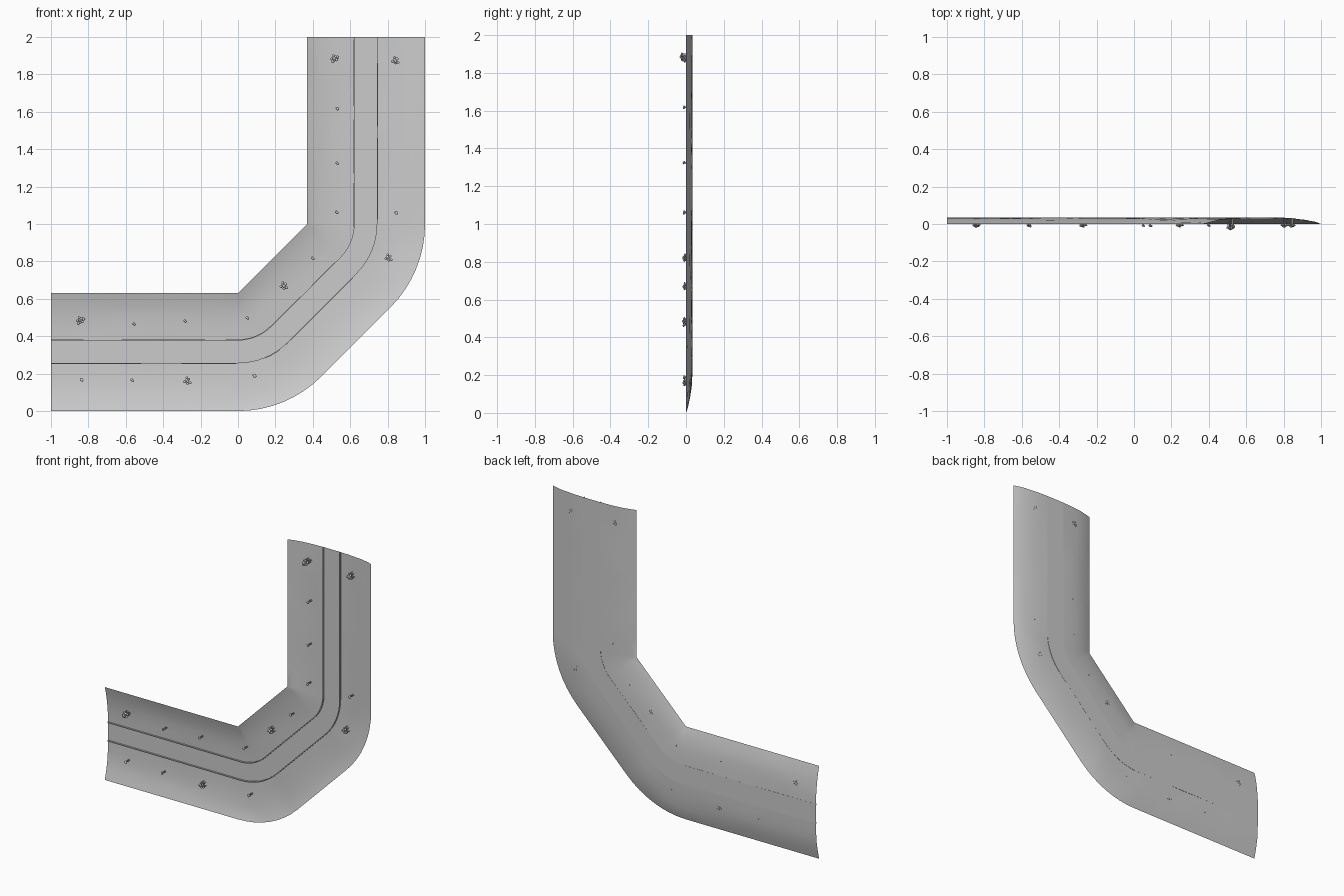
import bpy, bmesh, math, random
from mathutils import Vector, Matrix, noise

if "Cube" in bpy.data.objects:
    bpy.data.objects.remove(bpy.data.objects["Cube"])

random.seed(4)
W = 0.63


def depth(r):
    # dished cross-section: edges at y=0, floor at y=0.035
    t = min(r, W - r)
    pts = [(0, 0), (0.03, 0.009), (0.08, 0.020), (0.15, 0.030), (0.25, 0.035), (0.4, 0.035)]
    for (a, ya), (b, yb) in zip(pts, pts[1:]):
        if t <= b:
            return ya + (yb - ya) * (t - a) / (b - a)
    return 0.035


# stations along the inner edge: (origin x, origin z, direction angle toward the outer edge)
stations = [(-1 + i / 8, W, -90) for i in range(8)]
stations += [(0, W, -90 + 45 * i / 8) for i in range(9)]
stations += [(0.37 * i / 4, W + 0.37 * i / 4, -45) for i in range(1, 4)]
stations += [(0.37, 1, -45 + 45 * i / 8) for i in range(9)]
stations += [(0.37, 1 + i / 8, 0) for i in range(1, 9)]


def sweep(name, profile, closed=False, rough=0.0):
    bm = bmesh.new()
    rows = []
    for ox, oz, ang in stations:
        a = math.radians(ang)
        row = []
        for r, y in profile:
            x, z = ox + r * math.cos(a), oz + r * math.sin(a)
            wob = rough * noise.noise(Vector((x * 5, r * 9, z * 5))) if 0.01 < r < W - 0.01 else 0
            row.append(bm.verts.new((x, min(y + wob, 0.035), z)))
        rows.append(row)
    n = len(profile)
    for p, q in zip(rows, rows[1:]):
        for i in range(n if closed else n - 1):
            j = (i + 1) % n
            bm.faces.new((p[i], p[j], q[j], q[i]))
    if closed:
        bm.faces.new(rows[0])
        bm.faces.new(rows[-1][::-1])
    # weld the pivot points at the inner corners
    bmesh.ops.remove_doubles(bm, verts=bm.verts, dist=1e-5)
    bmesh.ops.recalc_face_normals(bm, faces=bm.faces)
    if not closed and sum(f.normal.y for f in bm.faces) > 0:
        bmesh.ops.reverse_faces(bm, faces=bm.faces)
    return finish(name, bm)


def finish(name, bm):
    me = bpy.data.meshes.new(name)
    bm.to_mesh(me)
    bm.free()
    ob = bpy.data.objects.new(name, me)
    bpy.context.collection.objects.link(ob)
    bpy.ops.object.select_all(action='DESELECT')
    ob.select_set(True)
    bpy.context.view_layer.objects.active = ob
    bpy.ops.object.shade_smooth_by_angle(angle=math.radians(35))
    return ob


# banks and sunken centre path
E1, E2 = 0.25, 0.375
inner = [0, 0.03, 0.08, 0.13, 0.19, E1]
sweep("inner_bank", [(r, depth(r)) for r in inner], rough=0.004)
sweep("centre_path", [(r, depth(r)) for r in (E1, 0.3125, E2)])
outer = [E2, 0.43, 0.49, 0.55, 0.60, W]
sweep("outer_bank", [(r, depth(r)) for r in outer], rough=0.004)

# thin raised borders along the path
for nm, r in (("inner_border", E1), ("outer_border", E2)):
    h = 0.003
    sweep(nm, [(r - h, 0.035), (r - h, 0.026), (r + h, 0.026), (r + h, 0.035)], closed=True)


def add_mushroom(bm, x, z, base, tip, rad):
    # stem then domed cap, growing toward -y
    rot = Matrix.Rotation(math.radians(90), 4, 'X')
    mid = (base + tip) / 2
    bmesh.ops.create_cone(bm, cap_ends=True, segments=6, radius1=rad * 0.3, radius2=rad * 0.25,
                          depth=base - tip, matrix=Matrix.Translation((x, mid, z)) @ rot)
    bmesh.ops.create_uvsphere(bm, u_segments=10, v_segments=6, radius=rad,
                              matrix=Matrix.Translation((x, tip + rad * 0.7, z)) @ rot
                              @ Matrix.Diagonal((1, 1, 0.7, 1)))


def tuft(name, x, z, base, count, spread, tip):
    bm = bmesh.new()
    for i in range(count):
        a = i * 2.4
        d = spread * math.sqrt(i / count)
        add_mushroom(bm, x + d * math.cos(a), z + d * math.sin(a), base + 0.003,
                     tip + 0.5 * d + random.uniform(0, 0.004), random.uniform(0.0065, 0.009))
    finish(name, bm)


# clusters scattered on both banks: (x, z)
big = [(-0.845, 0.485), (-0.27, 0.16), (0.245, 0.668), (0.805, 0.818), (0.515, 1.885), (0.842, 1.873)]
small = [(-0.835, 0.166), (-0.553, 0.462), (-0.563, 0.162), (-0.28, 0.478), (0.053, 0.495),
         (0.09, 0.187), (0.402, 0.815), (0.53, 1.06), (0.848, 1.058), (0.533, 1.323), (0.533, 1.616)]
for i, (x, z) in enumerate(big):
    tuft(f"mushroom_cluster_{i}", x, z, 0.029, 9 if i in (0, 4) else 7, 0.02, -0.035 if i == 4 else -0.022)
for i, (x, z) in enumerate(small):
    tuft(f"mushroom_{i}", x, z, 0.029, 2, 0.009, -0.018)
